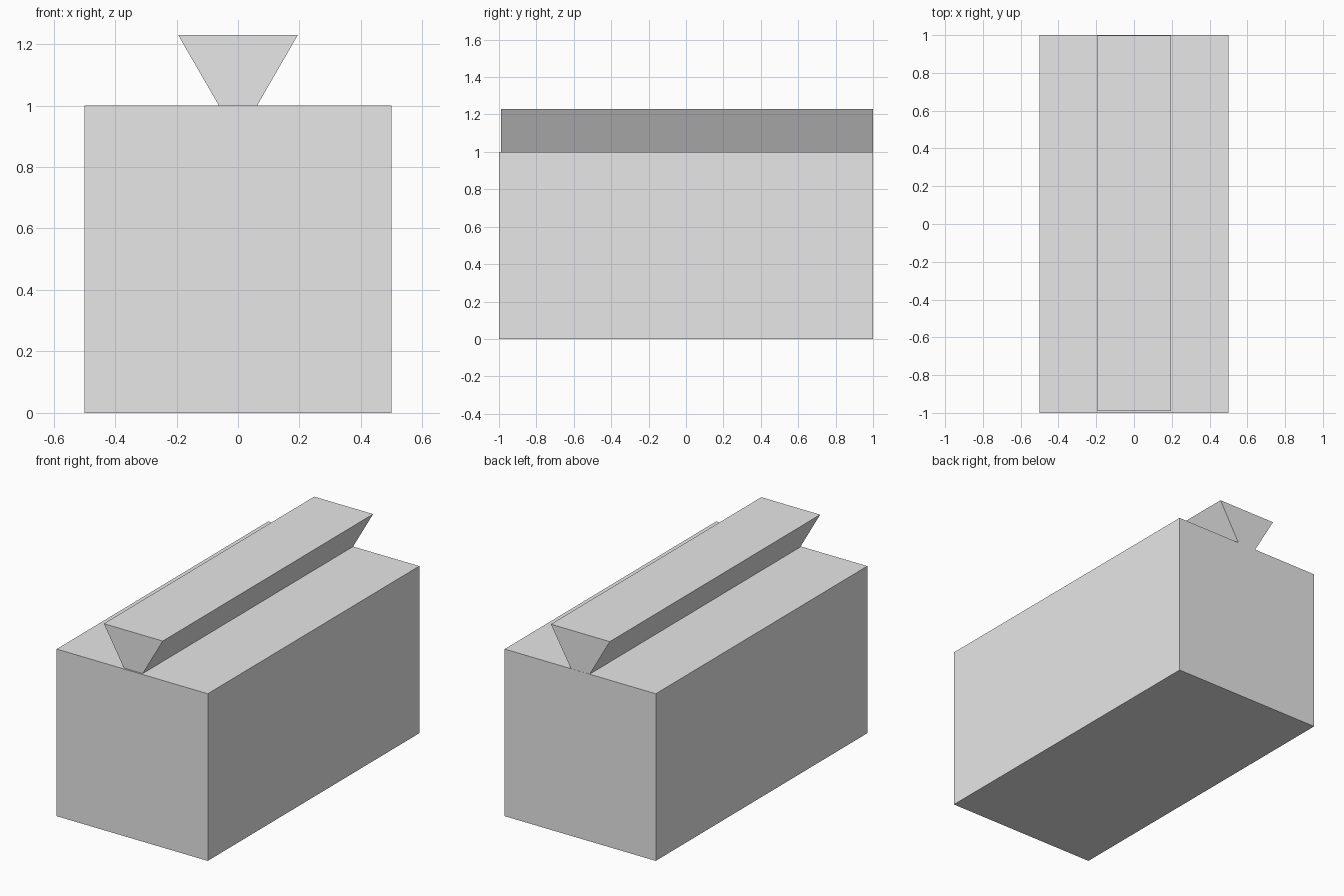
import bpy
import bmesh
import math

default_cube = bpy.data.objects.get("Cube")
if default_cube:
    bpy.data.objects.remove(default_cube, do_unlink=True)

# Plain grey used on every part
GREY = (0.8, 0.8, 0.8, 1.0)
grey = bpy.data.materials.new("light_grey")
grey.use_nodes = True
grey.diffuse_color = GREY
grey.node_tree.nodes["Principled BSDF"].inputs["Base Color"].default_value = GREY


def add_prism(name, profile, y_front, y_back):
    """Extrude an x-z profile along y into a closed solid."""
    bm = bmesh.new()
    face = bm.faces.new([bm.verts.new((x, y_front, z)) for x, z in profile])
    result = bmesh.ops.extrude_face_region(bm, geom=[face])
    moved = [v for v in result["geom"] if isinstance(v, bmesh.types.BMVert)]
    bmesh.ops.translate(bm, verts=moved, vec=(0, y_back - y_front, 0))
    if face.is_valid and len(bm.faces) < len(profile) + 2:
        bm.faces.new([v for v in reversed(face.verts)])
    bmesh.ops.recalc_face_normals(bm, faces=bm.faces)
    mesh = bpy.data.meshes.new(name)
    bm.to_mesh(mesh)
    bm.free()
    mesh.materials.append(grey)
    obj = bpy.data.objects.new(name, mesh)
    bpy.context.collection.objects.link(obj)
    return obj


# Main block
add_prism("body_block", [(-0.5, 0), (0.5, 0), (0.5, 1), (-0.5, 1)], -1, 1)

# Triangular rail, point down, sunk into the top of the block
half_width, top = 0.195, 1.23
apex = top - half_width * math.sqrt(3)
add_prism("top_rail", [(-half_width, top), (0, apex), (half_width, top)],
          -0.99, 0.999)
